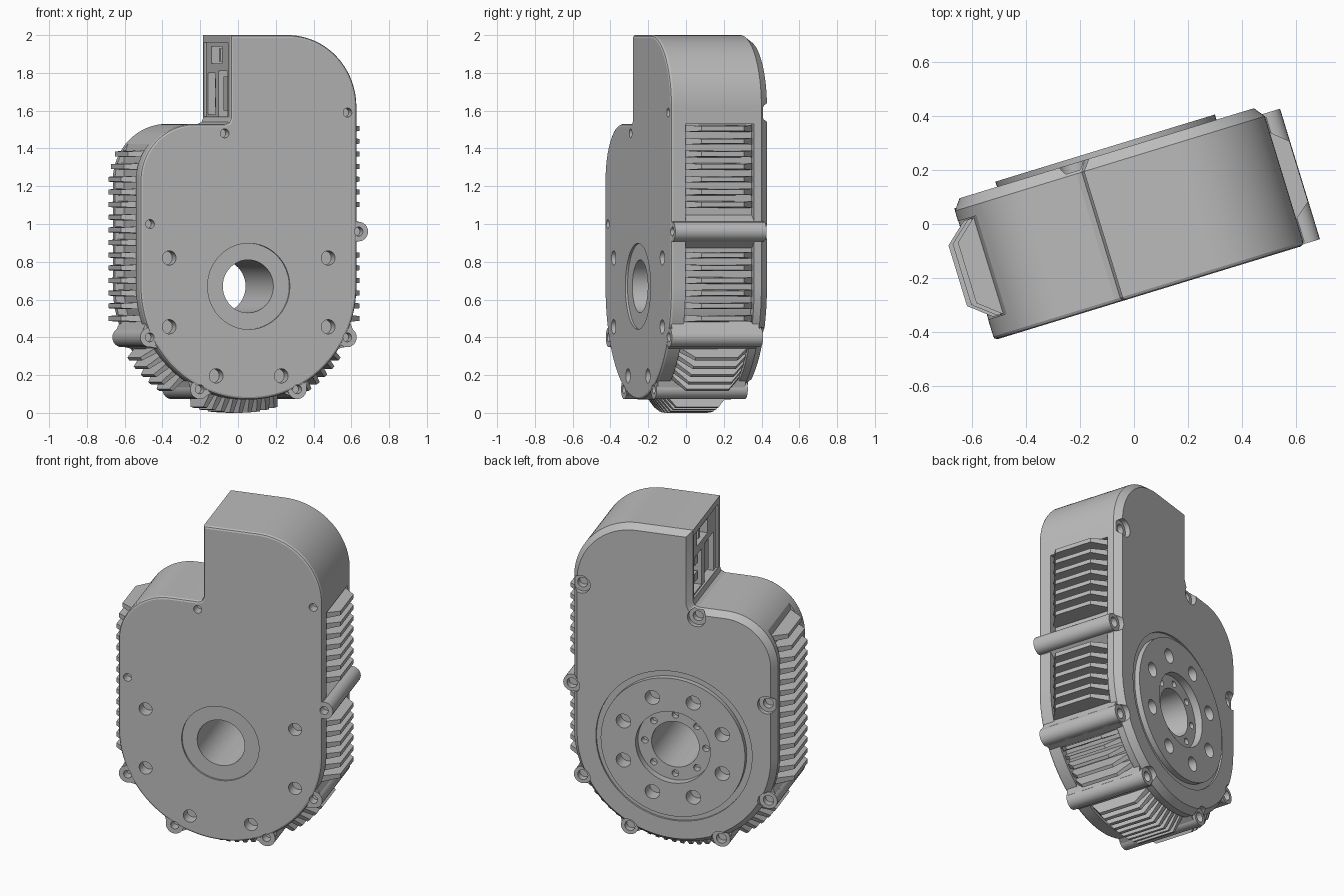
import bpy, bmesh
from math import sin, cos, radians, pi
from mathutils import Matrix, Vector

cube = bpy.data.objects.get("Cube")
if cube:
    bpy.data.objects.remove(cube)

TURN = radians(17)          # whole housing is turned about z
CU, CZ, R = -0.02, 0.67, 0.60   # bore axis and lower body radius
FRONT, BACK = -0.26, 0.28
WIN0, WIN1 = -0.18, 0.20    # depth range of the finned windows

grey = bpy.data.materials.new("housing_grey")
grey.use_nodes = True
grey.diffuse_color = (0.5, 0.5, 0.5, 1)
grey.node_tree.nodes["Principled BSDF"].inputs["Base Color"].default_value = grey.diffuse_color


def make(name, bm):
    bmesh.ops.recalc_face_normals(bm, faces=bm.faces)
    me = bpy.data.meshes.new(name)
    bm.to_mesh(me)
    bm.free()
    me.materials.append(grey)
    ob = bpy.data.objects.new(name, me)
    ob.rotation_euler.z = TURN
    bpy.context.collection.objects.link(ob)
    return ob


def arc(cu, cz, r, a0, a1, n):
    return [(cu + r * cos(radians(a0 + (a1 - a0) * i / n)),
             cz + r * sin(radians(a0 + (a1 - a0) * i / n))) for i in range(n + 1)]


def inset(pts, d):
    """Move a counter-clockwise (u, z) outline inwards by d."""
    out = []
    for i, p in enumerate(pts):
        a, b, c = Vector(pts[i - 1]), Vector(p), Vector(pts[(i + 1) % len(pts)])
        d1, d2 = (b - a).normalized(), (c - b).normalized()
        n1, n2 = Vector((-d1.y, d1.x)), Vector((-d2.y, d2.x))
        out.append(b + (n1 + n2) * d / (1 + n1.dot(n2)))
    return out


def slab(name, pts, *levels):
    """Loft a (u, z) outline along depth; each level is (depth, inset)."""
    bm = bmesh.new()
    rings = [[bm.verts.new((u, v, z)) for u, z in inset(pts, d)] for v, d in levels]
    bm.faces.new(rings[0])
    bm.faces.new(rings[-1][::-1])
    for a, b in zip(rings, rings[1:]):
        for i in range(len(a)):
            j = (i + 1) % len(a)
            bm.faces.new((a[i], b[i], b[j], a[j]))
    return make(name, bm)


def add_cyl(bm, u, z, r, v0, v1, n=24):
    m = Matrix.Translation((u, (v0 + v1) / 2, z)) @ Matrix.Rotation(pi / 2, 4, 'X')
    bmesh.ops.create_cone(bm, cap_ends=True, segments=n, radius1=r, radius2=r,
                          depth=v1 - v0, matrix=m)


def add_box(bm, u, v, z):
    c = [(s[0] + s[1]) / 2 for s in (u, v, z)]
    d = [s[1] - s[0] for s in (u, v, z)]
    bmesh.ops.create_cube(bm, size=1, matrix=Matrix.Translation(c) @ Matrix.Diagonal((*d, 1)))


def cut(ob, cutter):
    mod = ob.modifiers.new("cut", 'BOOLEAN')
    mod.object, mod.operation, mod.solver = cutter, 'DIFFERENCE', 'EXACT'
    bpy.context.view_layer.objects.active = ob
    bpy.ops.object.modifier_apply(modifier="cut")


# Body: front lid, recessed middle, chamfered back
right_top = arc(0.20, 1.62, 0.38, 0, 90, 24)
tower = [(-0.12, 2.0), (-0.12, 1.56), (-0.129, 1.539), (-0.15, 1.53)]
outline = arc(CU, CZ, R, 180, 360, 64) + right_top + tower + arc(-0.32, 1.23, 0.3, 90, 180, 20)
core = (arc(CU, CZ, R - 0.05, 180, 360, 64) + [(0.53, 1.53), (0.58, 1.53)] + right_top
        + tower + arc(-0.32, 1.23, 0.3, 90, 139.5, 11) + [(-0.57, 1.36)])
front = slab("front_housing", outline, (FRONT, 0.014), (FRONT + 0.004, 0.005),
             (FRONT + 0.014, 0), (WIN0, 0))
middle = slab("middle_housing", core, (WIN0, 0), (WIN1, 0))
back = slab("back_housing", outline, (WIN1, 0), (BACK - 0.04, 0), (BACK, 0.03))

# Output flange on the back
bm = bmesh.new()
add_cyl(bm, CU, CZ, 0.425, 0.21, 0.30, 64)
flange = make("output_flange", bm)

# Screw bosses around the rim, with flared pedestals joining them to the wall
outer = [(CU + s * du, CZ - dz) for s in (-1, 1) for du, dz in ((0.547, 0.27), (0.27, 0.545))]
outer.append((0.59, 0.96))
inner = [(0.527, 1.59), (-0.153, 1.48), (-0.566, 1.0)]
bosses = []
for u, z in outer:
    bm = bmesh.new()
    add_cyl(bm, u, z, 0.052, FRONT + 0.005, 0.25)
    bosses.append(make("screw_boss", bm))
    side = z > 0.9
    n = Vector((1, 0)) if side else Vector((u - CU, z - CZ)).normalized()
    t = Vector((-n.y, n.x))
    c = Vector((u, z)) - n * (0.02 if side else 0)
    foot = [c + n * a + t * b for a, b in ((-0.08, -0.1), (-0.03, -0.085), (0.015, -0.05),
                                           (0.015, 0.05), (-0.03, 0.085), (-0.08, 0.1))]
    bosses.append(slab("boss_pedestal", foot, (FRONT + 0.012, 0), (0.235, 0)))

# Bore, bolt holes, screw holes and socket recesses
bm = bmesh.new()
add_cyl(bm, CU, CZ, 0.14, -0.5, 0.5, 48)
for u, z in ((0.44, 0.82), (0.44, 0.456), (0.18, 0.196)):
    for s in (-1, 1):
        add_cyl(bm, CU + s * u, z, 0.038, -0.4, -0.19)
for i in range(8):
    a = radians(22.5 + 45 * i)
    add_cyl(bm, CU + 0.315 * cos(a), CZ + 0.315 * sin(a), 0.043, 0.215, 0.4)
for u, z in outer + inner:
    add_cyl(bm, u, z, 0.024, -0.4, -0.2, 16)
    add_cyl(bm, u, z, 0.03, 0.21, 0.4, 16)
for v, z in (((0.05, 0.19), (1.58, 1.80)), ((-0.165, 0.0), (1.57, 1.81)),
             ((-0.06, 0.13), (1.85, 1.94))):
    add_box(bm, (-0.3, -0.04), v, z)
holes = make("hole_cutter", bm)

# Shallow seats around the bore and the socket panel
bm = bmesh.new()
add_cyl(bm, CU, CZ, 0.228, -0.4, FRONT + 0.012, 48)
add_cyl(bm, CU, CZ, 0.22, 0.255, 0.4, 48)
add_box(bm, (-0.3, -0.108), (-0.21, 0.22), (1.57, 1.96))
seats = make("seat_cutter", bm)

# Groove around the flange and clearance over each screw
bm = bmesh.new()
add_cyl(bm, CU, CZ, 0.46, 0.268, 0.4, 64)
groove = make("groove_cutter", bm)
bm = bmesh.new()
for u, z in outer + inner:
    add_cyl(bm, u, z, 0.054, 0.25, 0.4)
clearance = make("clearance_cutter", bm)
bm = bmesh.new()
for i in range(8):
    a = radians(45 * i)
    add_cyl(bm, CU + 0.18 * cos(a), CZ + 0.18 * sin(a), 0.02, 0.215, 0.4, 12)
small = make("small_hole_cutter", bm)

for ob, cutters in ((front, (seats, holes)), (middle, (seats, holes)),
                    (back, (groove, clearance, seats, holes, small)),
                    (flange, (seats, holes, small))):
    for cutter in cutters:
        cut(ob, cutter)
for ob in bosses:
    cut(ob, holes)
for ob in (holes, seats, groove, clearance, small):
    bpy.data.objects.remove(ob)

# Socket details inside the recesses
bm = bmesh.new()
for v, z in (((0.07, 0.12), (1.62, 1.67)), ((0.07, 0.12), (1.72, 1.77)),
             ((-0.13, -0.03), (1.60, 1.78)), ((0.02, 0.05), (1.86, 1.93))):
    add_box(bm, (-0.09, -0.035), v, z)
make("socket_inserts", bm)


# Cooling fins: tapered plates standing on the wall
fins = bmesh.new()


def fin(u, z, ang, height=0.125, thick=0.036):
    prof = ((0, WIN0), (height - 0.08, WIN0 + 0.005), (height, -0.11),
            (height, 0.125), (height - 0.08, 0.195), (0, WIN1))
    n, t = (cos(ang), sin(ang)), (-sin(ang), cos(ang))
    a, b = [], []
    for s, row in ((-0.5, a), (0.5, b)):
        for h, v in prof:
            w = s * thick * (0.7 if h == height else 1)
            row.append(fins.verts.new((u + n[0] * h + t[0] * w, v, z + n[1] * h + t[1] * w)))
    fins.faces.new(a)
    fins.faces.new(b[::-1])
    for i in range(len(a)):
        j = (i + 1) % len(a)
        fins.faces.new((a[i], b[i], b[j], a[j]))


for i in range(14):                      # left and right walls
    z = 0.50 + 0.067 * i
    fin(CU - 0.535 + max(0, z - 1.25) * 0.3, z, pi)
for i in range(16):
    z = 0.50 + 0.067 * i
    if abs(z - 0.96) > 0.08:
        fin(CU + 0.535, z, 0)
for start, end, count in ((215, 235, 5), (253, 287, 9), (305, 325, 5)):   # lower arc
    for i in range(count):
        a = radians(start + (end - start) * i / (count - 1))
        fin(CU + 0.535 * cos(a), CZ + 0.535 * sin(a), a, 0.135, 0.028)
make("cooling_fins", fins)

# Smooth shading on round parts, sharp edges kept
bpy.ops.object.select_all(action='DESELECT')
for ob in [front, middle, back, flange] + bosses:
    ob.select_set(True)
bpy.context.view_layer.objects.active = flange
bpy.ops.object.shade_smooth_by_angle(angle=radians(20))
